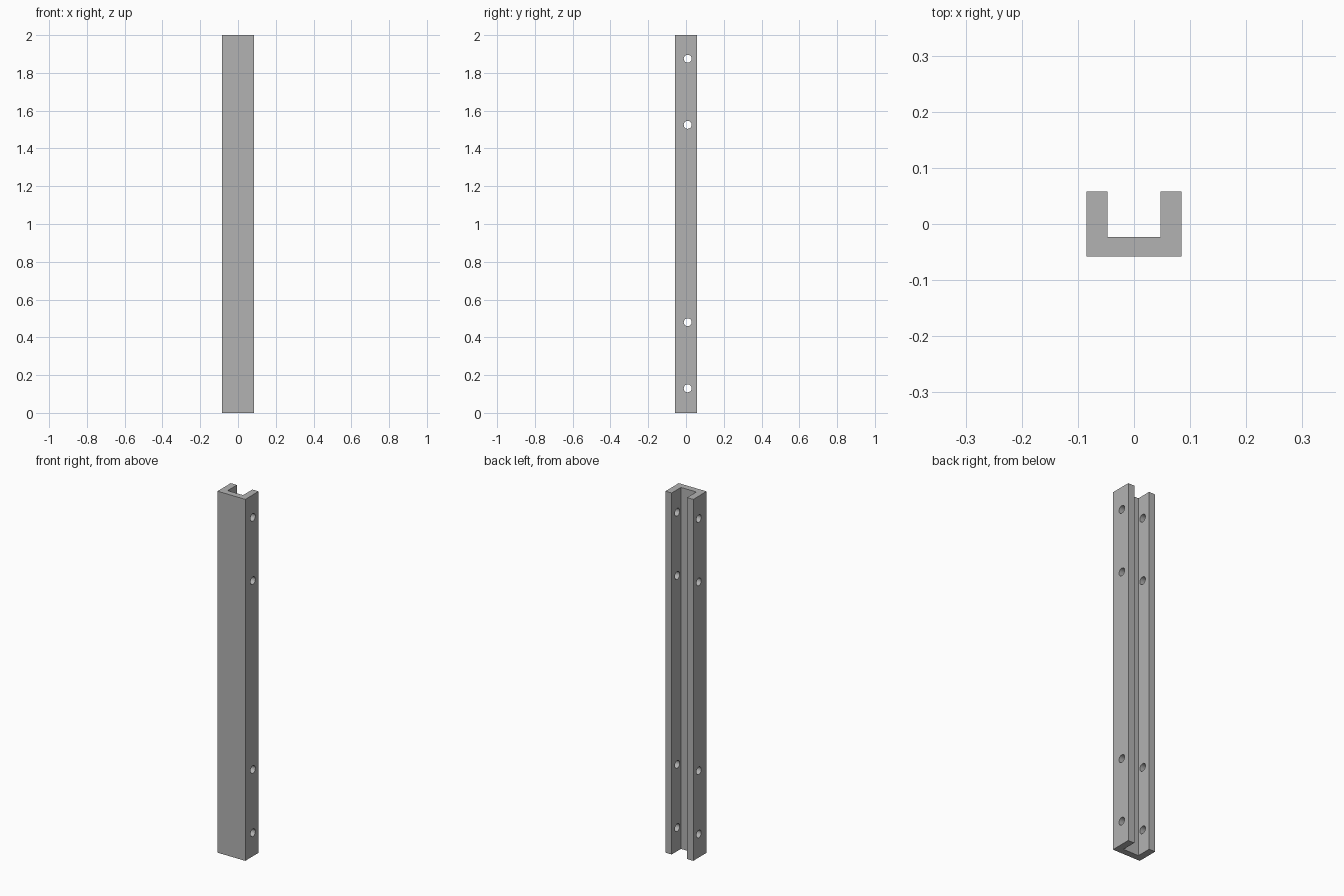
import bpy
import bmesh
from mathutils import Matrix, Vector

default = bpy.data.objects.get("Cube")
if default:
    bpy.data.objects.remove(default, do_unlink=True)

HALF_W, HALF_D, LENGTH = 0.085, 0.058, 2.0
INNER_W, FLOOR_Y = 0.047, -0.023
HOLE_R, HOLE_Y = 0.021, 0.009
HOLE_HEIGHTS = (0.13, 0.48, 1.525, 1.875)

# Plain grey metal
grey = bpy.data.materials.new("grey_metal")
grey.use_nodes = True
colour = (0.45, 0.45, 0.45, 1)
grey.diffuse_color = colour
grey.node_tree.nodes["Principled BSDF"].inputs["Base Color"].default_value = colour


def make_object(name, bm):
    bmesh.ops.recalc_face_normals(bm, faces=bm.faces)
    mesh = bpy.data.meshes.new(name)
    bm.to_mesh(mesh)
    bm.free()
    mesh.materials.append(grey)
    obj = bpy.data.objects.new(name, mesh)
    bpy.context.collection.objects.link(obj)
    return obj


# U-shaped channel: half profile mirrored, then extruded upwards
half = [(HALF_W, -HALF_D), (HALF_W, HALF_D), (INNER_W, HALF_D), (INNER_W, FLOOR_Y)]
profile = half + [(-x, y) for x, y in reversed(half)]
bm = bmesh.new()
base = bm.faces.new([bm.verts.new((x, y, 0)) for x, y in profile])
top = bmesh.ops.extrude_face_region(bm, geom=[base], use_keep_orig=True)
bmesh.ops.translate(bm, vec=Vector((0, 0, LENGTH)),
                    verts=[v for v in top["geom"] if isinstance(v, bmesh.types.BMVert)])
channel = make_object("u_channel", bm)

# Bolt holes through both side walls
bm = bmesh.new()
for z in HOLE_HEIGHTS:
    bmesh.ops.create_cone(
        bm, cap_ends=True, segments=32, radius1=HOLE_R, radius2=HOLE_R, depth=0.3,
        matrix=Matrix.Translation((0, HOLE_Y, z)) @ Matrix.Rotation(1.5707963, 4, 'Y'))
cutter = make_object("hole_cutter", bm)
cutter.hide_render = True

cut = channel.modifiers.new("bolt_holes", 'BOOLEAN')
cut.operation = 'DIFFERENCE'
cut.solver = 'EXACT'
cut.object = cutter

bpy.ops.object.select_all(action='DESELECT')
channel.select_set(True)
bpy.context.view_layer.objects.active = channel
bpy.ops.object.modifier_apply(modifier=cut.name)
bpy.data.objects.remove(cutter, do_unlink=True)

# Smooth hole walls, sharp channel edges
bpy.ops.object.shade_smooth_by_angle()
